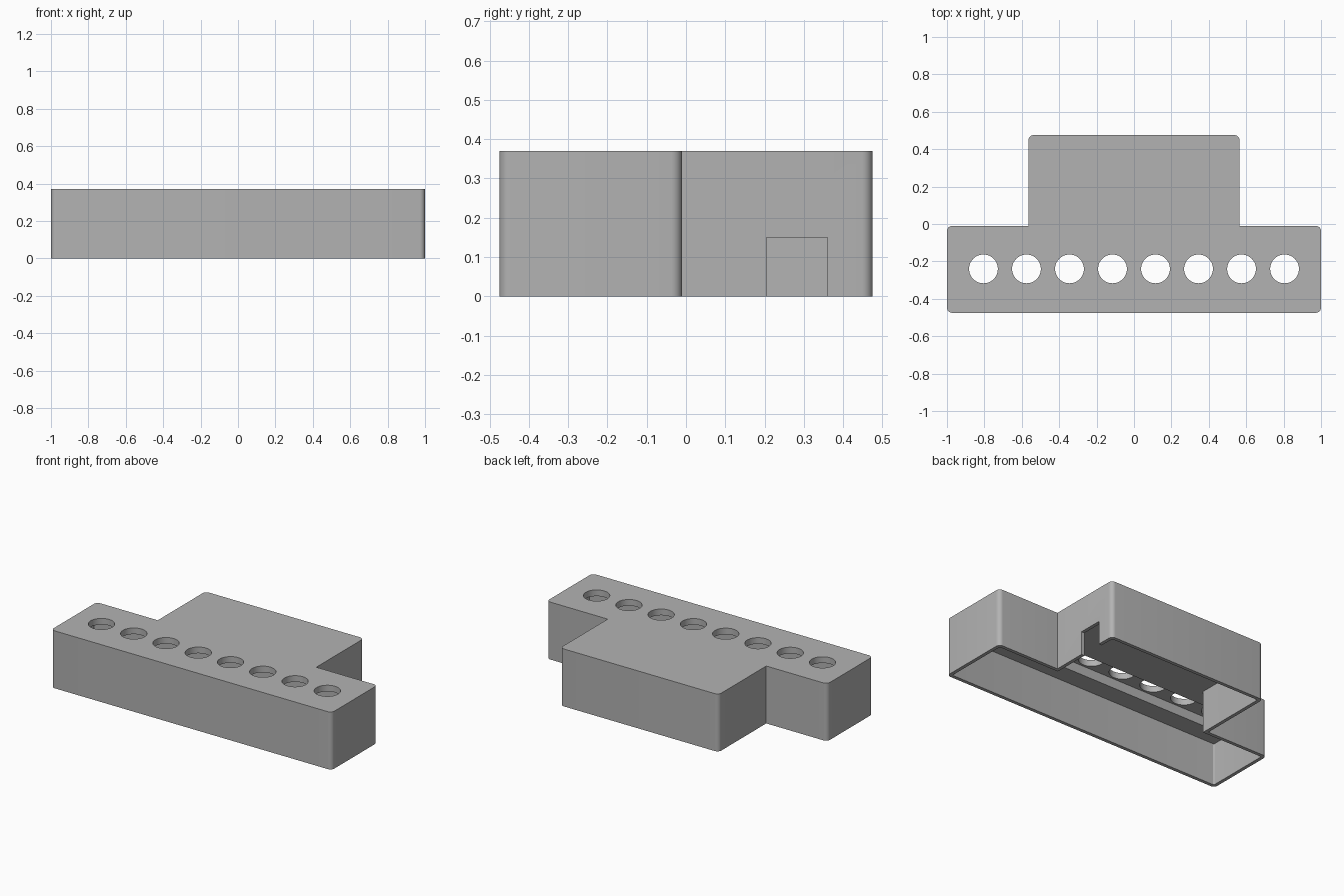
import bpy, bmesh, math

if "Cube" in bpy.data.objects:
    bpy.data.objects.remove(bpy.data.objects["Cube"])

HEIGHT, WALL, BACK = 0.37, 0.022, 0.475
CEILING, SLOT_TOP = 0.27, 0.33
HOLE_Y, HOLE_R, HOLE_STEP = -0.24, 0.077, 0.23

grey = bpy.data.materials.new("plain grey")
grey.use_nodes = True
colour = (0.45, 0.45, 0.45, 1)
grey.diffuse_color = colour
grey.node_tree.nodes["Principled BSDF"].inputs["Base Color"].default_value = colour


def prism(name, outline, z0, z1, radius=0):
    """Extrude an outline; round its outward vertical corners."""
    bm = bmesh.new()
    face = bm.faces.new([bm.verts.new((x, y, z0)) for x, y in outline])
    top = bmesh.ops.extrude_face_region(bm, geom=[face])["geom"]
    bmesh.ops.translate(bm, vec=(0, 0, z1 - z0),
                        verts=[v for v in top if isinstance(v, bmesh.types.BMVert)])
    bmesh.ops.recalc_face_normals(bm, faces=bm.faces)
    if radius:
        corners = [e for e in bm.edges
                   if abs(e.verts[0].co.z - e.verts[1].co.z) > 0.01 and e.is_convex]
        bmesh.ops.bevel(bm, geom=corners, offset=radius, segments=8,
                        profile=0.5, affect="EDGES")
    mesh = bpy.data.meshes.new(name)
    bm.to_mesh(mesh)
    bm.free()
    mesh.materials.append(grey)
    obj = bpy.data.objects.new(name, mesh)
    bpy.context.collection.objects.link(obj)
    return obj


def box(name, x0, x1, y0, y1, z0, z1):
    return prism(name, [(x0, y0), (x1, y0), (x1, y1), (x0, y1)], z0, z1)


def tee(inset):
    """Wide front bar with a narrower block behind it."""
    bar, block = 1 - inset, 0.565 - inset
    front, step, back = -BACK + inset, -0.01 - inset, BACK - inset
    half = [(bar, front), (bar, step), (block, step), (block, back)]
    return half + [(-x, y) for x, y in reversed(half)]


def cut(target, cutter):
    mod = target.modifiers.new("cut", "BOOLEAN")
    mod.operation, mod.solver, mod.object = "DIFFERENCE", "EXACT", cutter
    cutter.hide_render = True
    bpy.context.view_layer.objects.active = target
    bpy.ops.object.modifier_apply(modifier=mod.name)
    bpy.data.objects.remove(cutter)


# Hollow housing, open underneath
housing = prism("housing", tee(0), 0, HEIGHT, 0.028)
cut(housing, prism("cavity_cutter", tee(WALL), -0.1, CEILING, 0.008))

# Recessed channel in the ceiling along the hole row
cut(housing, box("channel_cutter", -0.92, 0.92, HOLE_Y - 0.09, HOLE_Y + 0.09,
                 CEILING - 0.05, SLOT_TOP))

# Row of round holes through the top
for i in range(8):
    cx = (i - 3.5) * HOLE_STEP
    ring = [(cx + HOLE_R * math.cos(math.tau * k / 48),
             HOLE_Y + HOLE_R * math.sin(math.tau * k / 48)) for k in range(48)]
    cut(housing, prism("hole_cutter", ring, 0.2, 0.5))

# Cable notch in one side of the rear block
cut(housing, box("notch_cutter", 0.5, 0.65, 0.205, 0.36, -0.1, 0.15))

bpy.ops.object.select_all(action="DESELECT")
housing.select_set(True)
bpy.context.view_layer.objects.active = housing
bpy.ops.object.shade_smooth_by_angle(angle=math.radians(30))
